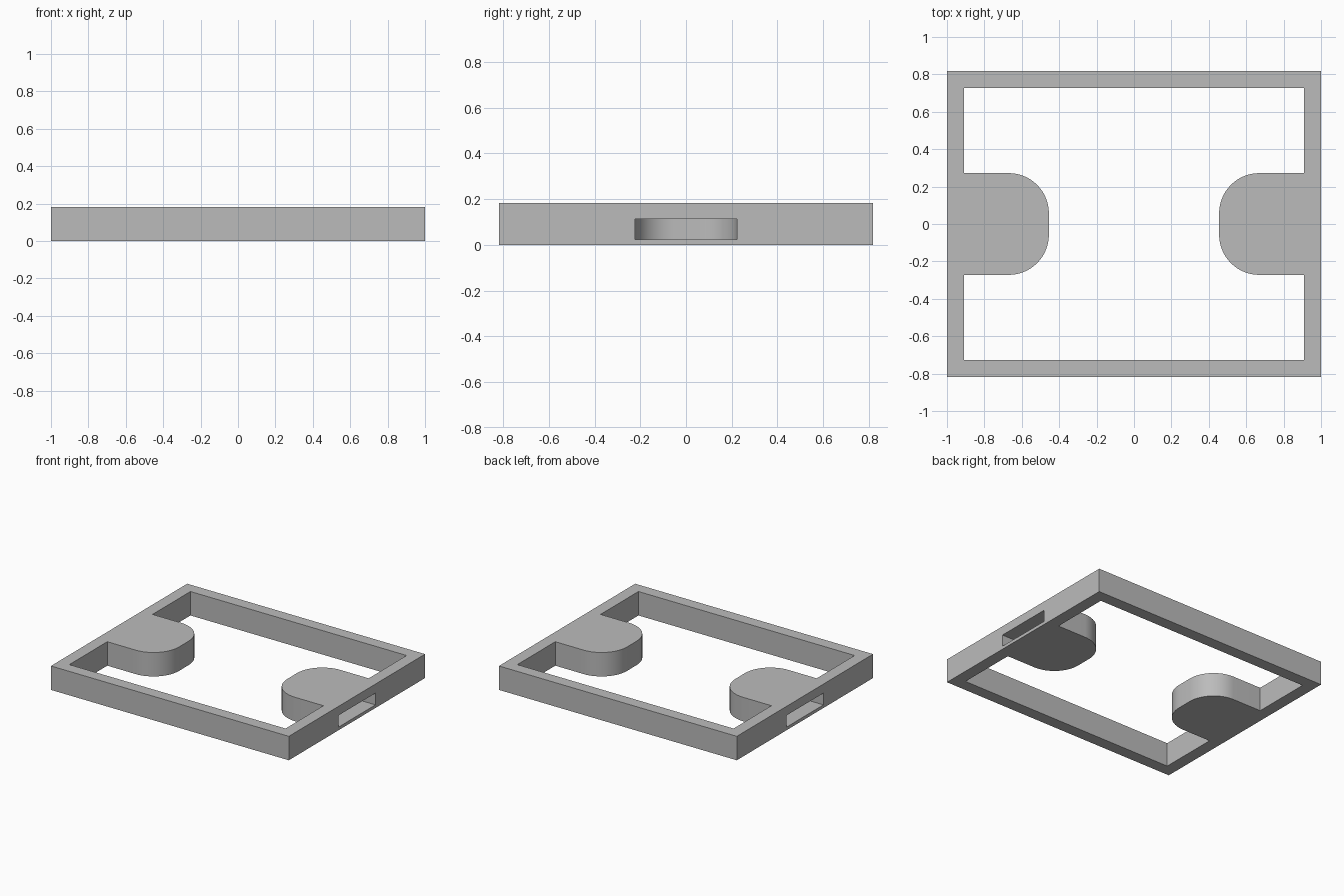
import bpy
import bmesh
from math import sin, cos, pi

cube = bpy.data.objects.get("Cube")
if cube:
    bpy.data.objects.remove(cube, do_unlink=True)

HALF_X, HALF_Y, HEIGHT = 1.0, 0.818, 0.182
WALL = 0.091
SEGMENTS = 16

grey = bpy.data.materials.new("plain_grey")
grey.use_nodes = True
grey.diffuse_color = (0.5, 0.5, 0.5, 1)
grey.node_tree.nodes["Principled BSDF"].inputs["Base Color"].default_value = (0.5, 0.5, 0.5, 1)


def prism(name, outline, z0, z1):
    """Extrude a counter-clockwise outline from z0 to z1."""
    bm = bmesh.new()
    face = bm.faces.new([bm.verts.new((x, y, z0)) for x, y in outline])
    top = bmesh.ops.extrude_face_region(bm, geom=[face])["geom"]
    verts = [v for v in top if isinstance(v, bmesh.types.BMVert)]
    bmesh.ops.translate(bm, verts=verts, vec=(0, 0, z1 - z0))
    bmesh.ops.recalc_face_normals(bm, faces=bm.faces)
    mesh = bpy.data.meshes.new(name)
    bm.to_mesh(mesh)
    bm.free()
    mesh.materials.append(grey)
    obj = bpy.data.objects.new(name, mesh)
    bpy.context.collection.objects.link(obj)
    return obj


def tongue(root, tip, half_width, radius):
    """Right-hand tongue outline with rounded corners at its inner end."""
    points = [(root, half_width)]
    for sign in (1, -1):
        for i in range(SEGMENTS + 1):
            t = i / SEGMENTS * pi / 2
            a = t if sign > 0 else pi / 2 - t
            points.append((tip + radius - radius * sin(a),
                           sign * (half_width - radius + radius * cos(a))))
    return points + [(root, -half_width)]


def rotated(points):
    return [(-x, -y) for x, y in points]


def cut(target, cutter):
    cutter.hide_render = True
    mod = target.modifiers.new("cut", "BOOLEAN")
    mod.operation = "DIFFERENCE"
    mod.solver = "EXACT"
    mod.object = cutter
    bpy.context.view_layer.objects.active = target
    bpy.ops.object.modifier_apply(modifier=mod.name)
    bpy.data.objects.remove(cutter, do_unlink=True)


# Rectangular frame body
frame = prism("frame", [(-HALF_X, -HALF_Y), (HALF_X, -HALF_Y),
                        (HALF_X, HALF_Y), (-HALF_X, HALF_Y)], 0, HEIGHT)

# Central opening, shaped to leave a rounded tongue on each side
ix, iy = HALF_X - WALL, HALF_Y - WALL
tab = tongue(ix, 0.455, 0.272, 0.215)
opening = [(ix, iy)] + tab + [(ix, -iy), (-ix, -iy)] + rotated(tab) + [(-ix, iy)]
cut(frame, prism("opening_cutter", opening, -0.1, HEIGHT + 0.1))

# Slot running into each tongue from the outer side
slot = tongue(HALF_X + 0.1, 0.505, 0.222, 0.17)
for outline in (slot, rotated(slot)):
    cut(frame, prism("slot_cutter", outline, 0.024, 0.113))

# Smooth rounded walls, sharp edges
bpy.ops.object.select_all(action="DESELECT")
frame.select_set(True)
bpy.context.view_layer.objects.active = frame
bpy.ops.object.shade_smooth_by_angle(angle=pi / 6)
